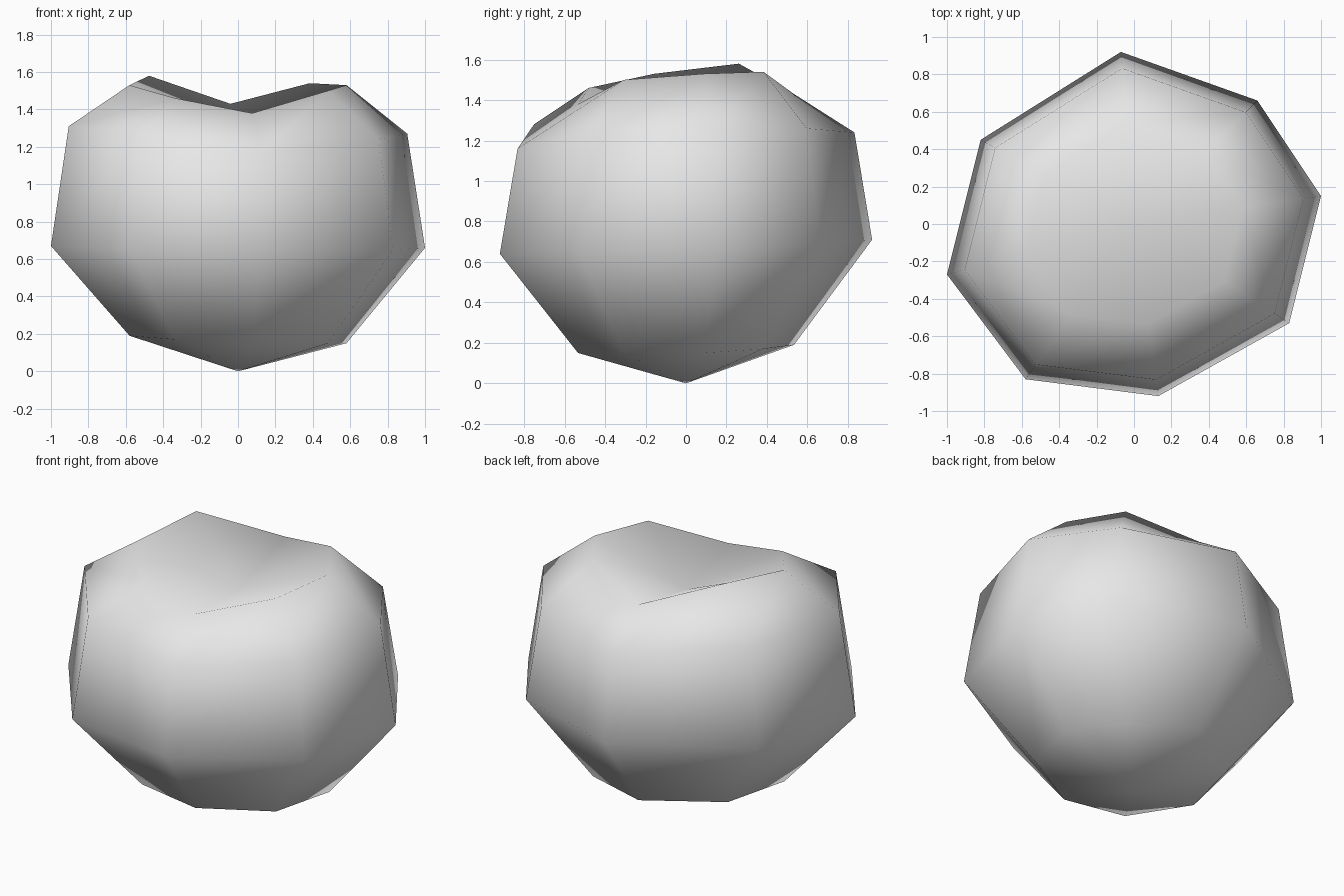
import bpy
import bmesh
from mathutils import Vector

cube = bpy.data.objects.get("Cube")
if cube:
    bpy.data.objects.remove(cube, do_unlink=True)

grey = bpy.data.materials.new("plain grey")
grey.use_nodes = True
grey.use_backface_culling = True
colour = (0.8, 0.8, 0.8, 1.0)
grey.diffuse_color = colour
for node in grey.node_tree.nodes:
    if node.type == "BSDF_PRINCIPLED":
        node.inputs["Base Color"].default_value = colour

# Uneven eight-sided plan at the widest ring, counter-clockwise from the left side
plan = [(1, .15), (.66, .66), (-.07, .92), (-.82, .45),
        (-1, -.27), (-.58, -.83), (.13, -.92), (.83, -.53)]

# Each ring: share of the plan width, then the height at each of the eight corners
rings = [
    (.58, [.15, .17, .19, .19, .19, .17, .15, .15]),
    (1.0, [.66, .69, .71, .69, .67, .65, .64, .65]),
    (.905, [1.27, 1.26, 1.24, 1.3, 1.31, 1.28, 1.16, 1.24]),
    (.58, [1.53, 1.54, 1.43, 1.58, 1.53, 1.46, 1.38, 1.5]),
]
BOTTOM = Vector((0, 0, 0))
DIMPLE = Vector((0, 0, 1.31))


def build_lump(name, scale, inside_out=False):
    """Lofted rings closed by a point below and a dimple above."""
    bm = bmesh.new()
    loops = [[bm.verts.new(Vector((x * share, y * share, z)) * scale)
              for (x, y), z in zip(plan, heights)]
             for share, heights in rings]
    low = bm.verts.new(BOTTOM * scale)
    high = bm.verts.new(DIMPLE * scale)
    count = len(plan)
    for i in range(count):
        j = (i + 1) % count
        bm.faces.new((low, loops[0][j], loops[0][i]))
        bm.faces.new((high, loops[-1][i], loops[-1][j]))
        for lower, upper in zip(loops, loops[1:]):
            bm.faces.new((lower[i], lower[j], upper[j], upper[i]))
    if inside_out:
        bmesh.ops.reverse_faces(bm, faces=bm.faces[:])
    for face in bm.faces:
        face.smooth = True
    mesh = bpy.data.meshes.new(name)
    bm.to_mesh(mesh)
    bm.free()
    mesh.materials.append(grey)
    obj = bpy.data.objects.new(name, mesh)
    bpy.context.collection.objects.link(obj)
    return obj


# Solid body, with an inward-facing rim shell around it
build_lump("body", .963)
build_lump("rim_shell", 1.0, inside_out=True)
